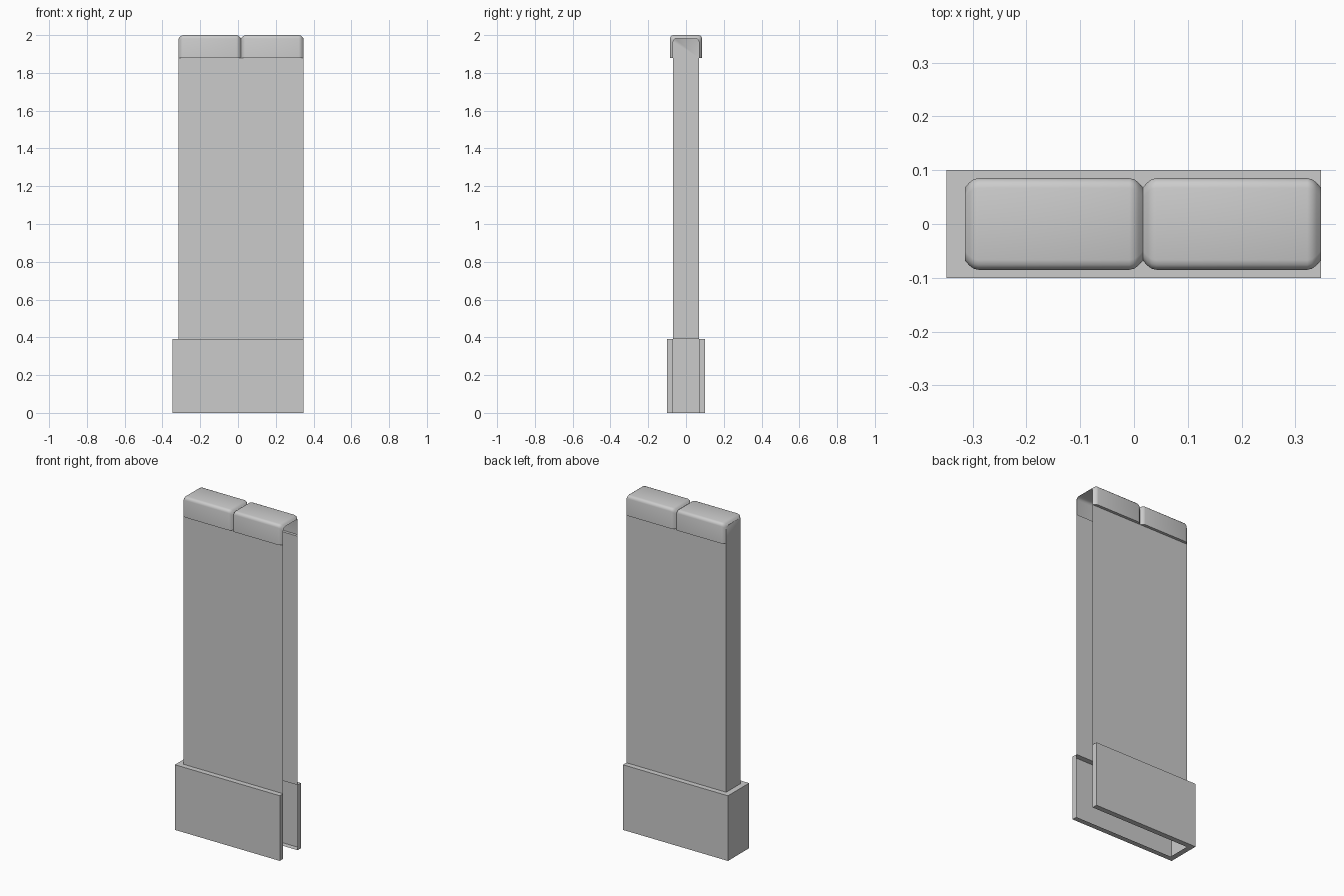
import bpy, bmesh, math

if "Cube" in bpy.data.objects:
    bpy.data.objects.remove(bpy.data.objects["Cube"])

RIGHT, LEFT = 0.347, -0.314      # open end and closed end of the wall
WALL_Y = 0.068                   # half thickness of the wall
BASE_TOP, CAP_LOW, CAP_TOP = 0.39, 1.88, 2.0


def loft(name, rows, cap_first=False, cap_ends=False, smooth=False):
    """Skin a list of equal-length point rows into one open sheet."""
    bm = bmesh.new()
    grid = [[bm.verts.new(p) for p in row] for row in rows]
    for a, b in zip(grid, grid[1:]):
        for i in range(len(a) - 1):
            bm.faces.new((a[i], a[i + 1], b[i + 1], b[i]))
    if cap_first:
        bm.faces.new(grid[0])
    if cap_ends:
        for i in (0, -1):
            bm.faces.new([row[i] for row in grid])
    bmesh.ops.remove_doubles(bm, verts=bm.verts, dist=1e-5)
    bmesh.ops.recalc_face_normals(bm, faces=bm.faces)
    mesh = bpy.data.meshes.new(name)
    bm.to_mesh(mesh)
    bm.free()
    obj = bpy.data.objects.new(name, mesh)
    bpy.context.collection.objects.link(obj)
    if smooth:
        bpy.ops.object.select_all(action='DESELECT')
        bpy.context.view_layer.objects.active = obj
        obj.select_set(True)
        bpy.ops.object.shade_smooth_by_angle(angle=math.radians(35))
    return obj


def u_row(left, half_y, z):
    """U-shaped plan outline, open towards +x."""
    return [(RIGHT, -half_y, z), (left, -half_y, z), (left, half_y, z), (RIGHT, half_y, z)]


# Wall panels: thin U-shaped sheet
loft("wall_panel", [u_row(LEFT, WALL_Y, BASE_TOP), u_row(LEFT, WALL_Y, CAP_LOW)])

# Plinth: bottom rim, outer walls, top ledge and end strips
loft("plinth", [u_row(LEFT, WALL_Y, 0), u_row(-0.348, 0.1, 0),
                u_row(-0.348, 0.1, BASE_TOP), u_row(LEFT, WALL_Y, BASE_TOP)], cap_ends=True)


# Coping stones: rounded arch sections swept along x
def arch(x, inset):
    w, top, r = 0.085 - inset, CAP_TOP - inset, 0.018
    pts = [(x, -WALL_Y, CAP_LOW), (x, -w, CAP_LOW)]
    corner = [math.radians(a) for a in (0, 30, 60, 90)]
    pts += [(x, -w + r - r * math.cos(a), top - r + r * math.sin(a)) for a in corner]
    pts += [(x, w - r + r * math.cos(a), top - r + r * math.sin(a)) for a in reversed(corner)]
    return pts + [(x, w, CAP_LOW), (x, WALL_Y, CAP_LOW)]


MID = (LEFT + RIGHT) / 2
ROUND = [(0, 0.017), (0.008, 0.008), (0.016, 0.002), (0.025, 0)]   # distance from end, inset
for name, x0, x1 in (("coping_left", LEFT, MID), ("coping_right", MID, RIGHT)):
    rows = [arch(x0 + d, i) for d, i in ROUND]
    rows += [arch(x1 - d, i) for d, i in reversed(ROUND)]
    loft(name, rows, cap_first=(x0 == LEFT), smooth=True)
